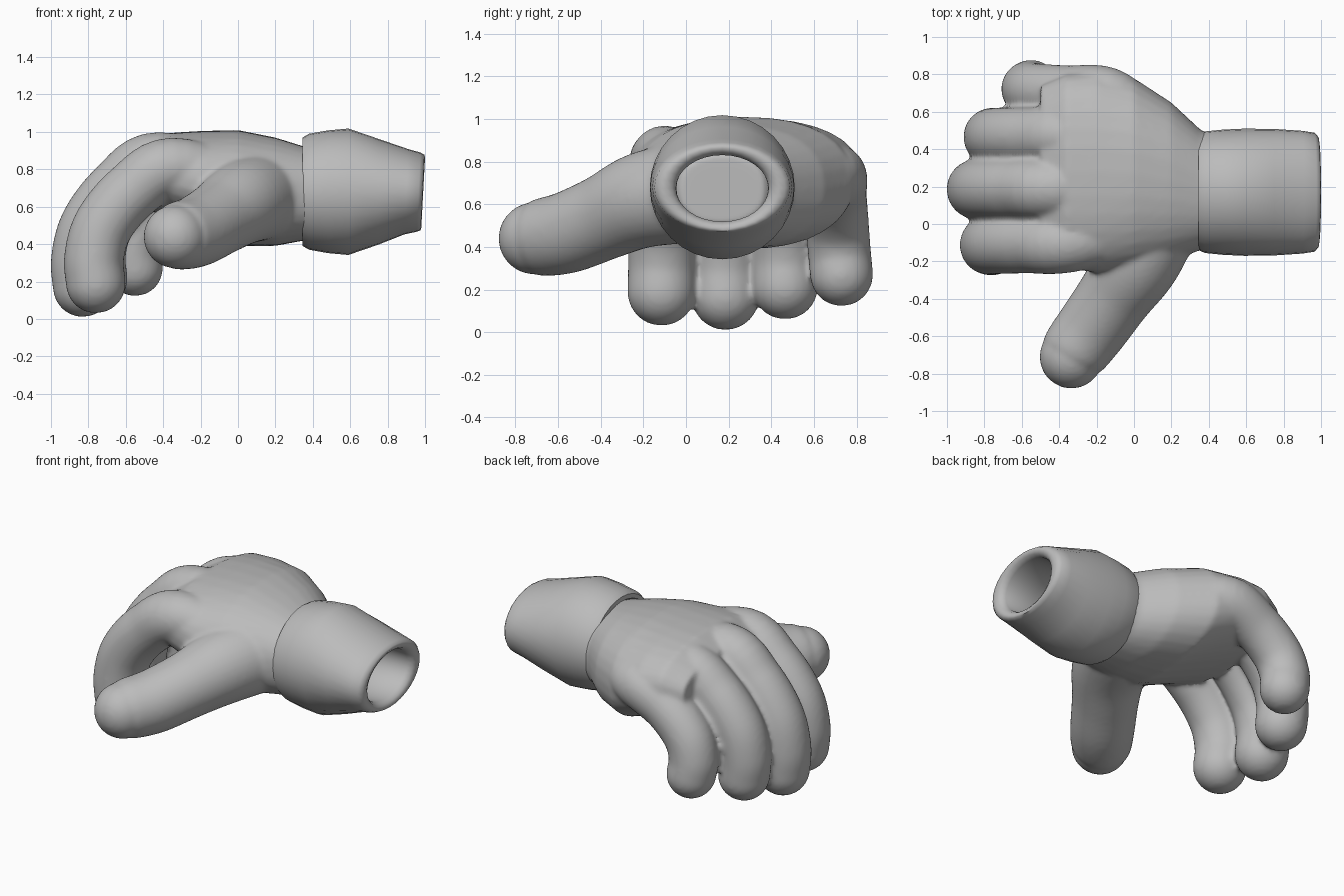
import bpy, bmesh
from math import sin, cos, pi, copysign
from mathutils import Vector

cube = bpy.data.objects.get("Cube")
if cube:
    bpy.data.objects.remove(cube)

grey = bpy.data.materials.new("glove grey")
grey.use_nodes = True
grey.diffuse_color = (0.5, 0.5, 0.5, 1)
grey.node_tree.nodes["Principled BSDF"].inputs["Base Color"].default_value = (0.5, 0.5, 0.5, 1)


def loft(bm, rings, closed=False):
    """Bridge equal rings of points, capping the ends unless it loops."""
    loops = [[bm.verts.new(p) for p in ring] for ring in rings]
    pairs = list(zip(loops, loops[1:]))
    if closed:
        pairs.append((loops[-1], loops[0]))
    else:
        bm.faces.new(loops[0])
        bm.faces.new(loops[-1])
    n = len(loops[0])
    for a, b in pairs:
        for i in range(n):
            j = (i + 1) % n
            bm.faces.new((a[i], a[j], b[j], b[i]))


def oval(centre, u, v, n=32, power=1.0):
    """Points of an oval spanned by the half axes u and v."""
    ring = []
    for i in range(n):
        c, s = cos(2 * pi * i / n), sin(2 * pi * i / n)
        ring.append(centre + u * copysign(abs(c) ** power, c) + v * copysign(abs(s) ** power, s))
    return ring


def spline(points, steps=6):
    """Smooth path through the points."""
    p = [2 * points[0] - points[1]] + points + [2 * points[-1] - points[-2]]
    path = []
    for a, b, c, d in zip(p, p[1:], p[2:], p[3:]):
        for k in range(steps):
            t = k / steps
            path.append((2 * b + (c - a) * t + (2 * a - 5 * b + 4 * c - d) * t * t
                         + (3 * b - a - 3 * c + d) * t ** 3) / 2)
    return path + [points[-1]]


def digit(bm, points, side):
    """Round tube with a domed tip; each point is x, y, z, radius."""
    path = spline([Vector(p) for p in points])
    rings = []
    for i, p in enumerate(path):
        a, b = path[max(i - 1, 0)], path[min(i + 1, len(path) - 1)]
        along = (b - a).to_3d().normalized()
        u = along.cross(side).normalized()
        v = along.cross(u)
        rings.append(oval(p.to_3d(), u * p.w, v * p.w))
    for k in range(1, 8):
        a = k * pi / 16
        r = p.w * cos(a)
        rings.append(oval(p.to_3d() + along * p.w * sin(a), u * r, v * r))
    loft(bm, rings)


def finish(name, bm):
    bmesh.ops.recalc_face_normals(bm, faces=bm.faces)
    mesh = bpy.data.meshes.new(name)
    bm.to_mesh(mesh)
    bm.free()
    mesh.materials.append(grey)
    obj = bpy.data.objects.new(name, mesh)
    bpy.context.collection.objects.link(obj)
    bpy.ops.object.select_all(action='DESELECT')
    obj.select_set(True)
    bpy.context.view_layer.objects.active = obj
    bpy.ops.object.shade_smooth_by_angle(angle=0.9)
    return obj


def x_ring(x, y, z, half_y, half_z, power=1.0, lean=0.0):
    return oval(Vector((x, y, z)), Vector((0, half_y, 0)), Vector((lean, 0, half_z)), power=power)


# Hand: palm, from wrist to knuckles
hand = bmesh.new()
palm = [(0.6, 0.17, 0.67, 0.2, 0.16), (0.5, 0.17, 0.67, 0.28, 0.22), (0.36, 0.18, 0.67, 0.32, 0.25),
        (0.2, 0.23, 0.68, 0.42, 0.29), (0, 0.27, 0.7, 0.51, 0.31), (-0.2, 0.28, 0.74, 0.54, 0.265),
        (-0.36, 0.28, 0.77, 0.52, 0.225), (-0.5, 0.28, 0.75, 0.46, 0.165)]
loft(hand, [x_ring(*p, power=0.87) for p in palm])

# Hand: curled fingers share one bend; height runs from tip (0) to knuckle (1)
bend = [(-0.42, 1), (-0.64, 0.79), (-0.79, 0.5), (-0.84, 0.22), (-0.83, 0)]
fingers = [(-0.1, -0.115, 0.07, 0.81, 0.19, 0.16),
           (0.19, 0.185, 0, 0.84, 0.17, 0.16),
           (0.47, 0.465, 0.085, 0.82, 0.215, 0.155),
           (0.69, 0.73, 0.28, 0.74, 0.27, 0.148)]
for knuckle, tip, shift, top, low, r in fingers:
    points = [(0.06, 0.2 + (knuckle - 0.2) * 0.72, 0.71, r * 0.9)]
    for i, (x, h) in enumerate(bend):
        points.append((x + shift, knuckle + (tip - knuckle) * i / 4, low + (top - low) * h, r))
    digit(hand, points, Vector((0, 1, 0)))

# Hand: thumb
digit(hand, [(0.12, 0.02, 0.66, 0.24), (0.02, -0.2, 0.62, 0.225), (-0.1, -0.38, 0.54, 0.2),
             (-0.22, -0.55, 0.47, 0.192), (-0.31, -0.67, 0.445, 0.183), (-0.335, -0.71, 0.44, 0.17)],
      Vector((0, 0, 1)))

# Blend the hand into one soft skin
glove = finish("hand", hand)
skin = glove.modifiers.new("skin", 'REMESH')
skin.mode = 'VOXEL'
skin.voxel_size = 0.015
skin.use_smooth_shade = True
soft = glove.modifiers.new("soften", 'SMOOTH')
soft.factor = 0.5
soft.iterations = 8

# Cuff: flared sleeve with a rolled oval rim and open inside
cuff = bmesh.new()
sleeve = [(0.55, 0.67, 0.24, 0.19), (0.38, 0.67, 0.28, 0.25), (0.345, 0.67, 0.3, 0.27),
          (0.345, 0.68, 0.31, 0.29), (0.38, 0.68, 0.325, 0.31), (0.48, 0.68, 0.335, 0.328),
          (0.59, 0.68, 0.34, 0.338), (0.75, 0.68, 0.338, 0.283), (0.9, 0.68, 0.328, 0.228),
          (0.965, 0.678, 0.318, 0.212), (0.986, 0.676, 0.295, 0.202), (0.99, 0.675, 0.265, 0.188),
          (0.978, 0.675, 0.235, 0.17), (0.95, 0.675, 0.217, 0.156), (0.75, 0.675, 0.215, 0.165)]
loft(cuff, [x_ring(x, 0.17, z, a, b, lean=0.01 if x > 0.8 else 0) for x, z, a, b in sleeve], closed=True)
finish("cuff", cuff)
